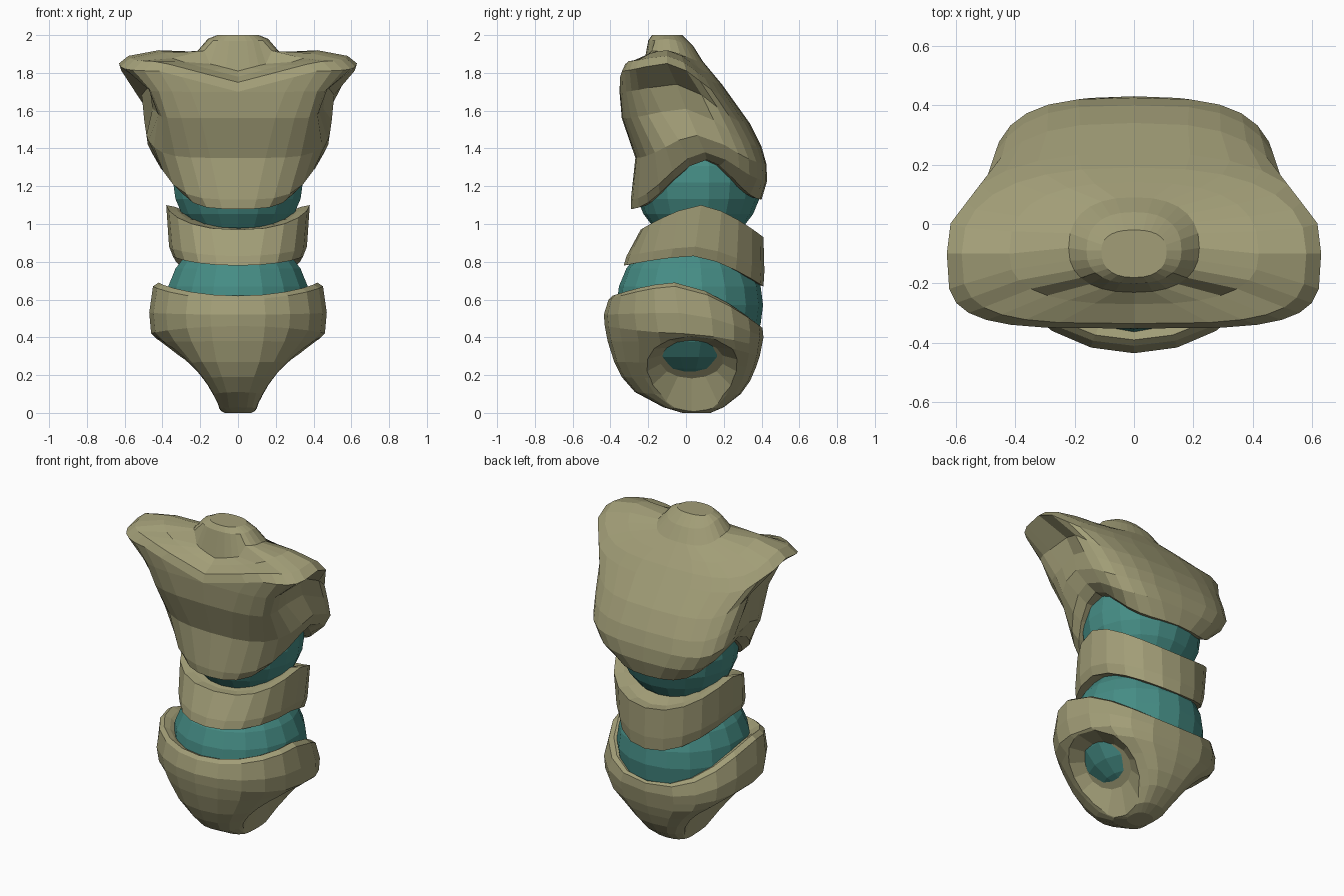
import bpy, bmesh, math
from mathutils import Vector, Matrix

if "Cube" in bpy.data.objects:
    bpy.data.objects.remove(bpy.data.objects["Cube"])


def material(name, rgb):
    m = bpy.data.materials.new(name)
    m.diffuse_color = (*rgb, 1)
    m.use_nodes = True
    m.node_tree.nodes["Principled BSDF"].inputs["Base Color"].default_value = m.diffuse_color
    return m


OLIVE = material("olive armour", (0.36, 0.34, 0.185))
TEAL = material("teal joint", (0.06, 0.265, 0.235))


def make(name, bm, mat):
    me = bpy.data.meshes.new(name)
    bm.to_mesh(me)
    bm.free()
    me.materials.append(mat)
    ob = bpy.data.objects.new(name, me)
    bpy.context.collection.objects.link(ob)
    return ob


def smooth(t):
    return t * t * (3 - 2 * t)


def loft(name, sections, ease, cols=20, shape=None):
    """Section: half width, front y, back y, middle y, z at front / middle / back,
    squareness at the back and (optional) at the front."""
    bm = bmesh.new()
    rings = []
    for hx, yf, yb, ym, zf, zm, zb, *sq in sections:
        ring = []
        for i in range(cols):
            a = 2 * math.pi * i / cols
            c, s = math.cos(a), math.sin(a)
            n = sq[0] if s > 0 else sq[-1]
            x = hx * math.copysign(abs(c) ** (2 / n), c)
            t = math.copysign(abs(s) ** (2 / n), s)
            y = ym + (t * (yb - ym) if t > 0 else -t * (yf - ym))
            z = zm + ease(min(abs(t), 1)) * ((zb if t > 0 else zf) - zm)
            co = Vector((x, y, z))
            if shape:
                shape(co)
            ring.append(bm.verts.new(co))
        rings.append(ring)
    for a, b in zip(rings, rings[1:]):
        for i in range(cols):
            j = (i + 1) % cols
            bm.faces.new((a[i], a[j], b[j], b[i]))
    bm.faces.new(rings[0][::-1])
    bm.faces.new(rings[-1])
    bmesh.ops.recalc_face_normals(bm, faces=bm.faces)
    return make(name, bm, OLIVE)


def carve(ob, centre, axis, r_floor, r_rim, depth, extra, stretch):
    """Cut a shallow conical socket into both sides."""
    for side in (1, -1):
        d = Vector((axis[0] * side, axis[1], axis[2])).normalized()
        c = Vector((centre[0] * side, centre[1], centre[2]))
        length = depth + extra
        r_out = r_floor + (r_rim - r_floor) * length / depth
        mid = c + d * (length / 2 - depth)
        mat = (Matrix.Translation(mid) @ Matrix.Diagonal((1, stretch, 1, 1))
               @ d.to_track_quat('Z', 'Y').to_matrix().to_4x4())
        bm = bmesh.new()
        bmesh.ops.create_cone(bm, cap_ends=True, segments=14, radius1=r_floor,
                              radius2=r_out, depth=length, matrix=mat)
        cutter = make("socket_cutter", bm, OLIVE)
        cutter.hide_render = True
        mod = ob.modifiers.new("socket", 'BOOLEAN')
        mod.operation = 'DIFFERENCE'
        mod.solver = 'EXACT'
        mod.object = cutter
        dg = bpy.context.evaluated_depsgraph_get()
        dg.update()
        me = bpy.data.meshes.new_from_object(ob.evaluated_get(dg))
        ob.modifiers.clear()
        ob.data = me
        bpy.data.objects.remove(cutter)


def ball(name, loc, r, wide=1):
    bm = bmesh.new()
    bmesh.ops.create_uvsphere(bm, u_segments=18, v_segments=12, radius=r,
                              matrix=Matrix.Translation(loc) @ Matrix.Diagonal((wide, 1, 1, 1)))
    return make(name, bm, TEAL)


def chest_shape(co):
    # collar slopes down to the front between the shoulders
    if co.y < -.2 and 1.75 < co.z < 1.95:
        co.z -= .11 * max(0, 1 - abs(co.x) / .42)
    # hollow under the shoulder rim
    if abs(co.x) > .4 and 1.5 < co.z < 1.79:
        co.x -= math.copysign(.07 * max(0, 1 - ((co.y + .1) / .2) ** 2), co.x)


# chest shell: hollow underside, bottom rim, flared shoulders, neck stub
loft("chest_shell", [
    (.20, -.10, .20, .06, 1.35, 1.35, 1.35, 2),
    (.33, -.25, .36, .10, 1.09, 1.34, 1.14, 2.1, 2),
    (.38, -.29, .40, .11, 1.08, 1.34, 1.13, 2.1, 2),
    (.44, -.292, .43, .10, 1.13, 1.38, 1.23, 2.8, 2),
    (.485, -.268, .425, .06, 1.35, 1.47, 1.32, 3.2, 2.5),
    (.505, -.34, .40, .0, 1.56, 1.61, 1.41, 3, 3.2),
    (.53, -.352, .34, -.05, 1.70, 1.74, 1.53, 2.8, 4),
    (.63, -.352, .24, -.10, 1.81, 1.85, 1.67, 2.5, 4),
    (.58, -.335, .19, -.10, 1.86, 1.89, 1.74, 2.5, 3.6),
    (.42, -.27, .14, -.10, 1.89, 1.92, 1.80, 2.6),
    (.22, -.23, .09, -.08, 1.92, 1.91, 1.86, 2.4),
    (.16, -.20, .04, -.09, 1.97, 1.98, 1.94, 2.4),
    (.11, -.18, -.02, -.09, 2.0, 2.0, 2.0, 2.4),
], smooth, cols=28, shape=chest_shape)

# upper spine joint
ball("upper_joint", (0, .065, 1.22), .335, 1.04)

# saddle-shaped waist band
loft("waist_band", [
    (.15, -.10, .20, .05, .85, .85, .85, 2),
    (.30, -.27, .35, .05, .79, .84, .69, 2),
    (.345, -.33, .41, .04, .78, .83, .67, 2.1),
    (.365, -.315, .415, .05, .83, .88, .75, 2.1),
    (.38, -.24, .41, .08, .97, 1.10, .93, 2.1, 2.4),
    (.33, -.19, .35, .08, .97, 1.09, .93, 2, 2.3),
    (.14, -.08, .20, .06, 1.0, 1.0, 1.0, 2),
], lambda t: t ** 1.5)

# lower spine joint, also seen inside the hip sockets
ball("lower_joint", (0, .02, .57), .388)

# pelvis shell tapering to a keel, with rim around the joint
pelvis = loft("pelvis_shell", [
    (.07, -.02, .13, .05, 0, 0, 0, 2.4),
    (.11, -.12, .20, .05, .03, .02, .03, 2.8),
    (.145, -.27, .29, .04, .11, .09, .10, 3, 2.6),
    (.21, -.34, .34, .02, .19, .18, .17, 3, 2.6),
    (.29, -.38, .37, .0, .27, .265, .24, 3, 2.5),
    (.41, -.415, .39, .0, .38, .375, .30, 2.7, 2.1),
    (.46, -.43, .40, -.02, .46, .42, .35, 2.5, 2),
    (.47, -.435, .41, -.04, .52, .53, .40, 2.5, 2),
    (.45, -.41, .405, -.06, .60, .67, .45, 2.4, 2),
    (.42, -.39, .39, -.06, .62, .69, .46, 2.3, 2),
    (.39, -.365, .37, -.04, .61, .67, .45, 2.2, 2),
    (.20, -.20, .20, .0, .50, .50, .50, 2),
], lambda t: t ** 1.6)
# hip sockets
carve(pelvis, (.275, .03, .225), (.7, 0, -.7), .14, .26, .08, .03, 1.2)
